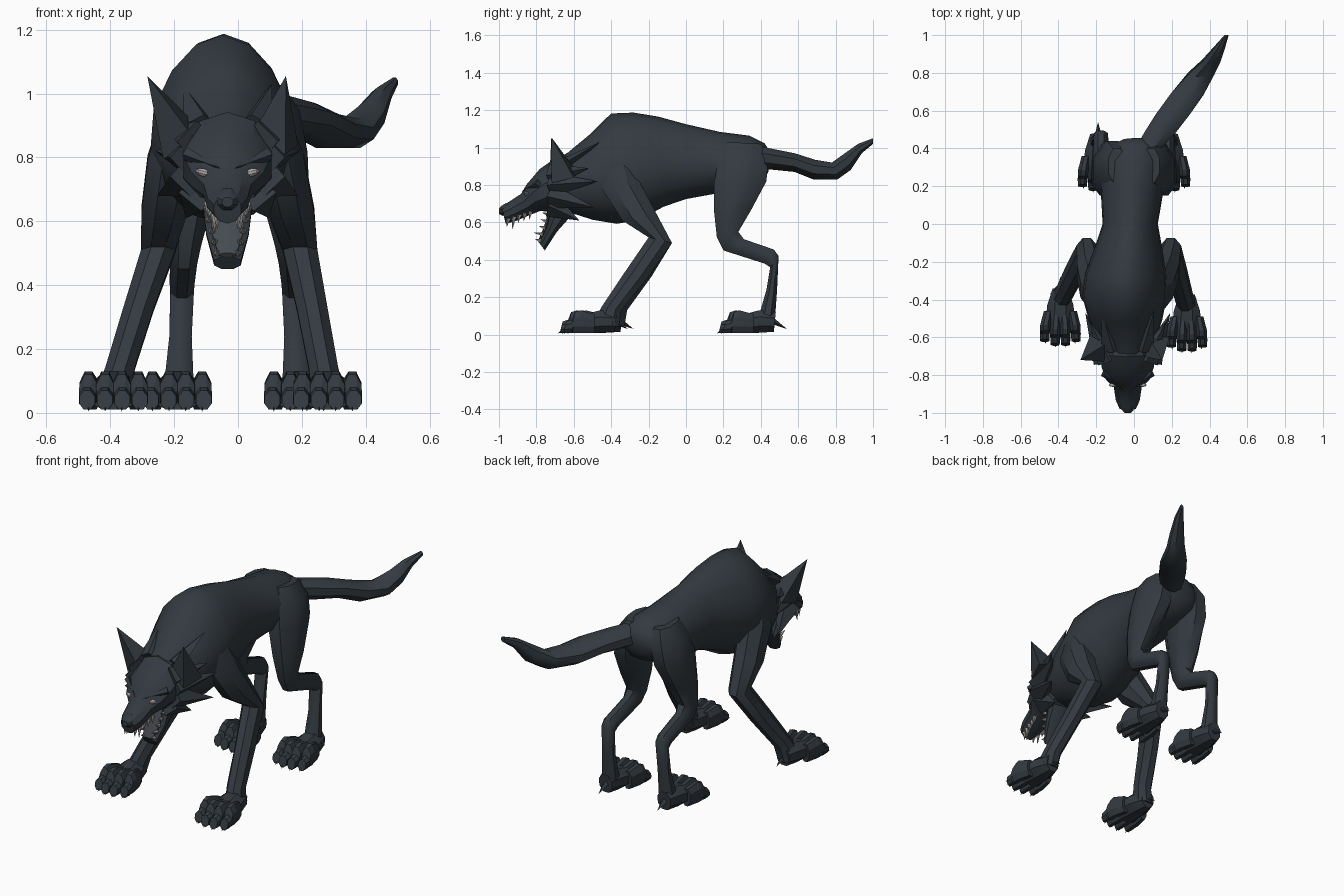
import bpy
import bmesh
from math import cos, sin, pi, radians
from mathutils import Matrix, Vector

cube = bpy.data.objects.get("Cube")
if cube:
    bpy.data.objects.remove(cube, do_unlink=True)


def material(name, red, green, blue):
    mat = bpy.data.materials.new(name)
    mat.use_nodes = True
    colour = (red, green, blue, 1)
    mat.diffuse_color = colour
    shader = next(n for n in mat.node_tree.nodes if n.type == 'BSDF_PRINCIPLED')
    shader.inputs["Base Color"].default_value = colour
    shader.inputs["Roughness"].default_value = .9
    return mat


FUR = material("slate fur", .033, .042, .051)
CLAW = material("dark claw", .025, .03, .035)
TOOTH = material("grey tooth", .36, .35, .33)
TONGUE = material("dull tongue", .06, .071, .082)
EYE = material("pale eye", .42, .38, .37)


def finish(name, bm, mat, angle=32):
    """Turn a bmesh into a named object with partly smooth shading."""
    bmesh.ops.recalc_face_normals(bm, faces=bm.faces[:])
    mesh = bpy.data.meshes.new(name)
    bm.to_mesh(mesh)
    bm.free()
    mesh.materials.append(mat)
    obj = bpy.data.objects.new(name, mesh)
    bpy.context.scene.collection.objects.link(obj)
    bpy.ops.object.select_all(action='DESELECT')
    obj.select_set(True)
    bpy.context.view_layer.objects.active = obj
    bpy.ops.object.shade_smooth_by_angle(angle=radians(angle))
    return obj


def add_loft(bm, stations, sides, taper=0):
    """Skin elliptical rings; station = centre x, half width, top y z, bottom y z."""
    rings = []
    # divide by the half-step cosine so the flats reach the profile
    grow = 1 / cos(pi / sides)
    for x, w, yt, zt, yb, zb in stations:
        top, low = Vector((x, yt, zt)), Vector((x, yb, zb))
        mid, half = (top + low) / 2, (top - low) / 2
        ring = []
        for i in range(sides):
            a = 2 * pi * (i + .5) / sides
            narrow = 1 - taper * max(sin(a), 0)
            offset = Vector((w * cos(a) * narrow, 0, 0)) + half * sin(a) * grow
            ring.append(bm.verts.new(mid + offset))
        rings.append(ring)
    for a, b in zip(rings, rings[1:]):
        for i in range(sides):
            j = (i + 1) % sides
            bm.faces.new((a[i], a[j], b[j], b[i]))
    bm.faces.new(rings[0])
    bm.faces.new(rings[-1])


def loft(name, stations, sides=10, mat=FUR, angle=32, taper=0):
    bm = bmesh.new()
    add_loft(bm, stations, sides, taper)
    return finish(name, bm, mat, angle)


def spikes(name, items, mat=FUR, segments=4):
    """Pointed tufts, teeth and claws; item = base, tip, half width, half depth."""
    bm = bmesh.new()
    for base, tip, w, d in items:
        base, tip = Vector(base), Vector(tip)
        axis = tip - base
        turn = axis.to_track_quat('Z', 'Y').to_matrix().to_4x4()
        place = Matrix.Translation((base + tip) / 2) @ turn @ Matrix.Diagonal((w, d, 1, 1))
        bmesh.ops.create_cone(bm, cap_ends=True, segments=segments, radius1=1,
                              radius2=0, depth=axis.length, matrix=place)
    return finish(name, bm, mat, 20)


C = -.033  # centre line of the head

# Torso, from rump to neck
loft("torso", [
    (.02, .08, .455, .97, .44, .87),
    (.01, .14, .42, 1.02, .41, .82),
    (0, .175, .34, 1.06, .32, .78),
    (-.01, .17, .18, 1.08, .17, .76),
    (-.02, .15, 0, 1.12, 0, .73),
    (-.03, .185, -.15, 1.16, -.12, .69),
    (-.045, .22, -.28, 1.18, -.25, .62),
    (-.05, .23, -.40, 1.175, -.37, .60),
    (-.045, .20, -.52, 1.06, -.5, .62),
    (C, .15, -.63, .97, -.60, .65),
    (C, .12, -.70, .93, -.66, .68)], sides=14, angle=45, taper=.2)

# Tail, swept to one side
loft("tail", [
    (.06, .07, .38, 1.01, .38, .89),
    (.135, .09, .48, .99, .48, .88),
    (.205, .098, .58, .97, .58, .87),
    (.28, .095, .69, .935, .68, .83),
    (.355, .075, .78, .92, .81, .83),
    (.41, .052, .85, .97, .88, .88),
    (.45, .033, .92, 1.02, .94, .97),
    (.49, .012, 1.0, 1.05, 1.0, 1.02)], sides=8, angle=40)

# Skull and upper muzzle
loft("head", [
    (C, .11, -.62, .93, -.60, .68),
    (C, .145, -.70, .935, -.66, .66),
    (C, .145, -.78, .88, -.72, .66),
    (C, .12, -.85, .80, -.78, .665),
    (C, .078, -.88, .75, -.83, .645),
    (C, .066, -.95, .705, -.91, .61),
    (C, .045, -.985, .68, -.965, .595)], sides=10)
loft("nose", [
    (C, .03, -.96, .705, -.96, .65),
    (C, .034, -.985, .69, -.98, .635),
    (C, .018, -1, .675, -1, .645)], sides=8)

# Open lower jaw with a tongue plate
loft("lower_jaw", [
    (C, .085, -.72, .68, -.61, .64),
    (C, .072, -.745, .57, -.69, .55),
    (C, .045, -.785, .49, -.755, .45)], sides=8)
loft("tongue", [
    (C, .06, -.735, .66, -.72, .66),
    (C, .055, -.762, .57, -.745, .565),
    (C, .03, -.792, .50, -.785, .49)], sides=8, mat=TONGUE)

teeth, ears, ruff, brows = [], [], [], []
for s in (-1, 1):
    # Upper and lower tooth rows, each with a long fang
    for i in range(5):
        t = i / 4
        size = 1.6 if i == 3 else 1
        x, y, z = C + s * (.062 - .03 * t), -.83 - .12 * t, .66 - .04 * t
        teeth.append(((x, y, z), (x, y - .008, z - .045 * size), .013, .013))
        x, y, z = C + s * (.066 - .034 * t), -.735 - .04 * t, .64 - .14 * t
        teeth.append(((x, y, z), (x, y - .034 * size, z + .012), .012, .012))
    # Ears and angry brow ridges, with the head rolled slightly
    ears.append(((C + s * .14, -.65, .84), (-.067 + s * .217, -.72, 1.055), .095, .085))
    brows.append(((C + s * .13, -.79, .81), (C + s * .02, -.88, .765), .018, .022))
    # Cheek ruff, swept backwards
    for bx, bz, tx, ty, tz in ((.10, .85, .20, -.52, .89), (.12, .80, .225, -.47, .82),
                               (.12, .74, .22, -.49, .68), (.09, .69, .13, -.57, .61)):
        ruff.append(((C + s * bx, -.72, bz), (C + s * tx, ty, tz), .065, .065))
    ruff.append(((C + s * .08, -.66, .90), (C + s * .14, -.46, 1.03), .06, .04))
    # Slanted eyes set under the brows
    bm = bmesh.new()
    tilt = Matrix.Rotation(-s * .25, 4, 'Y')
    place = Matrix.Translation((C + s * .073, -.852, .752)) @ tilt
    bmesh.ops.create_uvsphere(bm, u_segments=8, v_segments=5, radius=1,
                              matrix=place @ Matrix.Diagonal((.028, .012, .013, 1)))
    finish("left_eye" if s > 0 else "right_eye", bm, EYE)
spikes("teeth", teeth, TOOTH, 5)
spikes("ears", ears)
spikes("cheek_ruff", ruff)
spikes("brow_ridges", brows)


def paw(name, x, y):
    """Broad foot with four chunky toes, claws and a rear dewclaw."""
    loft(name, [
        (x, .045, y + .14, .12, y + .13, .015),
        (x, .075, y + .05, .13, y + .05, .01),
        (x, .088, y - .06, .10, y - .06, .01)], sides=8)
    bm = bmesh.new()
    claws = []
    for k in (-1.5, -.5, .5, 1.5):
        tx, ty = x + k * .052, y - .02 * (2 - abs(k))
        add_loft(bm, [
            (tx - k * .01, .026, y + .02, .11, y + .02, .01),
            (tx, .031, ty - .045, .13, ty - .045, .01),
            (tx, .031, ty - .075, .12, ty - .085, .01),
            (tx + k * .003, .028, ty - .09, .08, ty - .09, .01),
            (tx + k * .003, .026, ty - .12, .07, ty - .135, .01)], 8)
        claws.append(((tx, ty - .10, .035), (tx, ty - .145, .005), .014, .014))
    finish(name + "_toes", bm, FUR, 20)
    spikes(name + "_claws", claws, CLAW)
    spikes(name + "_dewclaw", [((x, y + .11, .08), (x, y + .20, .03), .024, .02)])


# Front legs: shoulder, elbow and foot x, with the stride offset
for side, shoulder, elbow, foot, dy in (("left", .10, .195, .28, 0),
                                        ("right", -.185, -.25, -.39, .03)):
    def lean(t):
        return elbow + (foot - elbow) * t
    loft(side + "_front_leg", [
        (shoulder, .05, -.46, .93, -.30, .97),
        (shoulder + (elbow - shoulder) * .3, .085, -.45, .78, -.25, .82),
        (shoulder + (elbow - shoulder) * .7, .078, -.34, .61, -.165, .66),
        (elbow, .058, -.20, .52, -.075, .49),
        (lean(.45), .052, -.33 + dy / 2, .33, -.20 + dy / 2, .31),
        (lean(.85), .05, -.45 + dy, .15, -.345 + dy, .13),
        (lean(1), .055, -.48 + dy, .09, -.36 + dy, .04)], sides=8)
    paw(side + "_front_paw", foot, -.51 + dy)

# Hind legs: thigh, knee, hock and foot
for side, s in (("left", 1), ("right", -1)):
    loft(side + "_hind_leg", [
        (s * .09, .05, .22, 1.03, .40, 1.02),
        (s * .115, .085, .175, .95, .44, .94),
        (s * .13, .095, .15, .81, .43, .82),
        (s * .15, .08, .15, .66, .35, .67),
        (s * .165, .055, .165, .52, .28, .55),
        (s * .17, .046, .20, .45, .31, .51),
        (s * .175, .042, .42, .38, .47, .455),
        (s * .175, .04, .45, .36, .495, .42),
        (s * .18, .038, .43, .24, .487, .24),
        (s * .185, .05, .39, .10, .475, .07)], sides=8, angle=45)
    paw(side + "_hind_paw", s * .19, .34)
